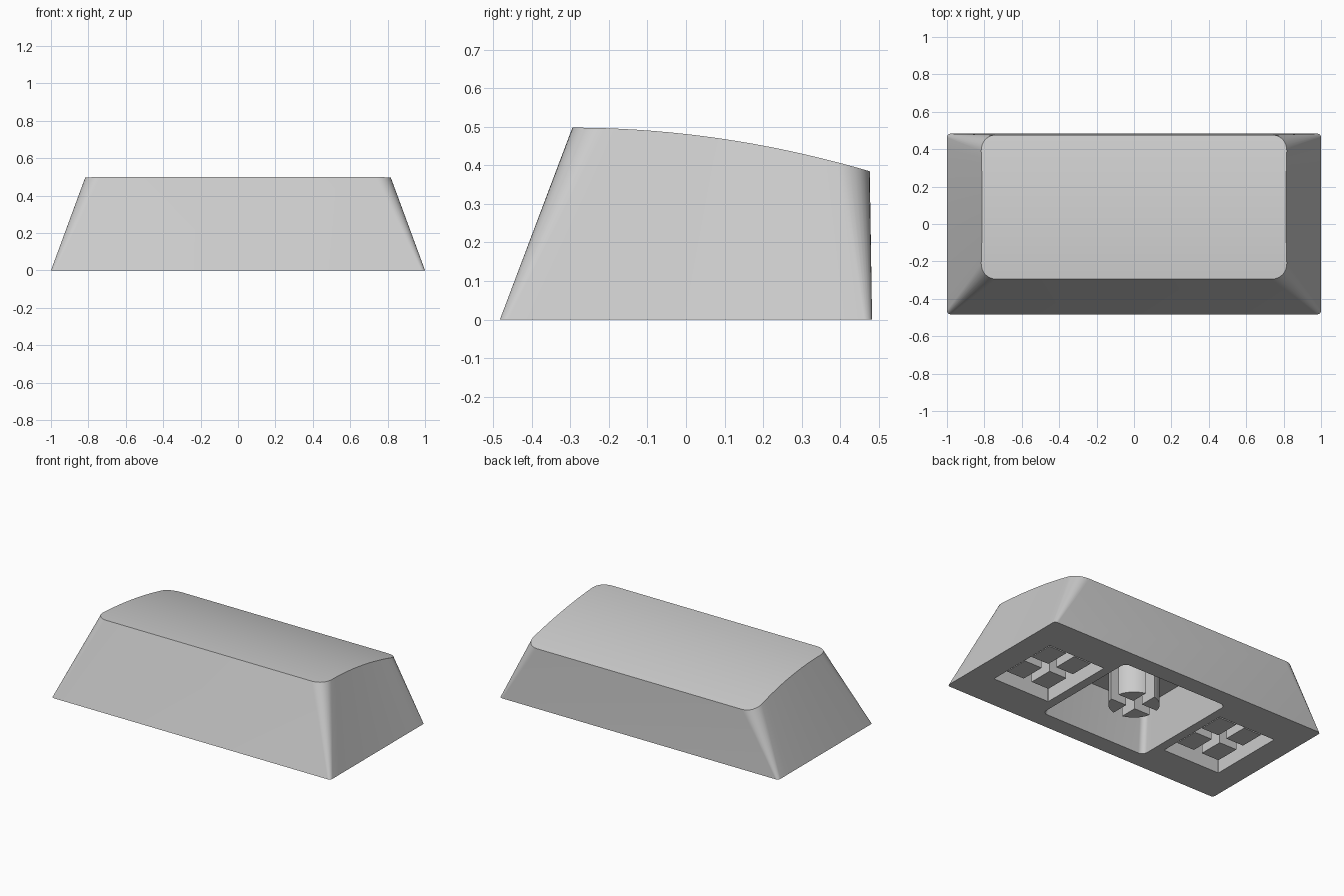
import bpy, bmesh
from math import sin, cos, pi, asin, radians

cube = bpy.data.objects.get("Cube")
if cube:
    bpy.data.objects.remove(cube)

grey = bpy.data.materials.new("light_grey_plastic")
grey.use_nodes = True
GREY = (0.6, 0.6, 0.6, 1)
grey.diffuse_color = GREY
grey.node_tree.nodes["Principled BSDF"].inputs["Base Color"].default_value = GREY


def half_outline(hx, y0, y1, r, corner=8, side=14):
    """Right half of a rounded rectangle, from front to back."""
    pts = []
    for i in range(corner + 1):
        a = -pi / 2 + i * pi / 2 / corner
        pts.append((hx - r + r * cos(a), y0 + r + r * sin(a)))
    for i in range(1, side):
        pts.append((hx, y0 + r + (y1 - y0 - 2 * r) * i / side))
    for i in range(corner + 1):
        a = i * pi / 2 / corner
        pts.append((hx - r + r * cos(a), y1 - r + r * sin(a)))
    return pts


def finish(name, bm, smooth=True):
    bmesh.ops.recalc_face_normals(bm, faces=bm.faces[:])
    mesh = bpy.data.meshes.new(name)
    bm.to_mesh(mesh)
    bm.free()
    mesh.materials.append(grey)
    obj = bpy.data.objects.new(name, mesh)
    bpy.context.collection.objects.link(obj)
    if smooth:
        shade(obj)
    return obj


def activate(obj):
    bpy.ops.object.select_all(action='DESELECT')
    obj.select_set(True)
    bpy.context.view_layer.objects.active = obj


def shade(obj):
    activate(obj)
    bpy.ops.object.shade_smooth_by_angle(angle=radians(30))


def loft(name, low, high, z_low, z_high):
    """Solid between two mirrored half outlines; z_high is a function of y."""
    bm = bmesh.new()
    rings = []
    for half, height in ((low, lambda y: z_low), (high, z_high)):
        full = half + [(-x, y) for x, y in reversed(half)]
        rings.append([bm.verts.new((x, y, height(y))) for x, y in full])
    bottom, top = rings
    n = len(top)
    for i in range(n):
        j = (i + 1) % n
        bm.faces.new((bottom[i], bottom[j], top[j], top[i]))
    bm.faces.new(bottom)
    # strips across the cap let it follow the curve
    for i in range(n // 2 - 1):
        bm.faces.new((top[i], top[i + 1], top[n - 2 - i], top[n - 1 - i]))
    return finish(name, bm, smooth=False)


def prism(name, outline, z0, z1, copies):
    """Extruded outline repeated through the given (x, y) maps."""
    bm = bmesh.new()
    for move in copies:
        pts = [move(x, y) for x, y in outline]
        a = [bm.verts.new((x, y, z0)) for x, y in pts]
        b = [bm.verts.new((x, y, z1)) for x, y in pts]
        bm.faces.new(a)
        bm.faces.new(b)
        for i in range(len(a)):
            j = (i + 1) % len(a)
            bm.faces.new((a[i], a[j], b[j], b[i]))
    return finish(name, bm)


# Sloped body with a gently curved top and slightly waisted top sides
FRONT, BACK = -0.295, 0.477
low = half_outline(1.0, -0.483, 0.483, 0.02)
high = []
for x, y in half_outline(0.82, FRONT, BACK, 0.085):
    t = (2 * y - FRONT - BACK) / (BACK - FRONT)
    high.append((x - 0.008 * (1 - t * t) * (x > 0.8), y))
body = loft("keycap_body", low, high, 0, lambda y: 0.498 - 0.19 * (y - FRONT) ** 2)

# Hollows in the underside
STEM_TOP, MOUNT_TOP, MOUNT_X = 0.28, 0.22, 0.64
cutters = [loft("cavity_cutter",
                half_outline(0.378, -0.37, 0.37, 0.035),
                half_outline(0.335, -0.30, 0.36, 0.035),
                -0.001, lambda y: STEM_TOP)]
for side in (-1, 1):
    pocket = half_outline(0.204, -0.25, 0.25, 0.004, 1, 2)
    cutter = loft("pocket_cutter", pocket, pocket, -0.001, lambda y: MOUNT_TOP)
    cutter.location.x = side * MOUNT_X
    cutters.append(cutter)
for cutter in cutters:
    cutter.hide_render = True
    cut = body.modifiers.new("hollow", 'BOOLEAN')
    cut.operation = 'DIFFERENCE'
    cut.solver = 'EXACT'
    cut.object = cutter
    activate(body)
    bpy.ops.object.modifier_apply(modifier=cut.name)
    bpy.data.objects.remove(cutter)
shade(body)

# Central round stem, split into quarters by a cross slot
R, SLOT = 0.148, 0.032
a0 = asin(SLOT / R)
quarter = [(SLOT, SLOT)]
for i in range(11):
    a = a0 + (pi / 2 - 2 * a0) * i / 10
    quarter.append((R * cos(a), R * sin(a)))
quadrants = [lambda x, y, sx=sx, sy=sy: (sx * x, sy * y)
             for sx in (-1, 1) for sy in (-1, 1)]
prism("centre_stem", quarter, 0.03, STEM_TOP + 0.01, quadrants)

# Side mounts: square posts split by the same cross slot
block = [(0.03, 0.03), (0.155, 0.03), (0.155, 0.19), (0.03, 0.19)]
for name, side in (("right_mount", -1), ("left_mount", 1)):
    mount = prism(name, block, 0.04, MOUNT_TOP + 0.01, quadrants)
    mount.location.x = side * MOUNT_X
